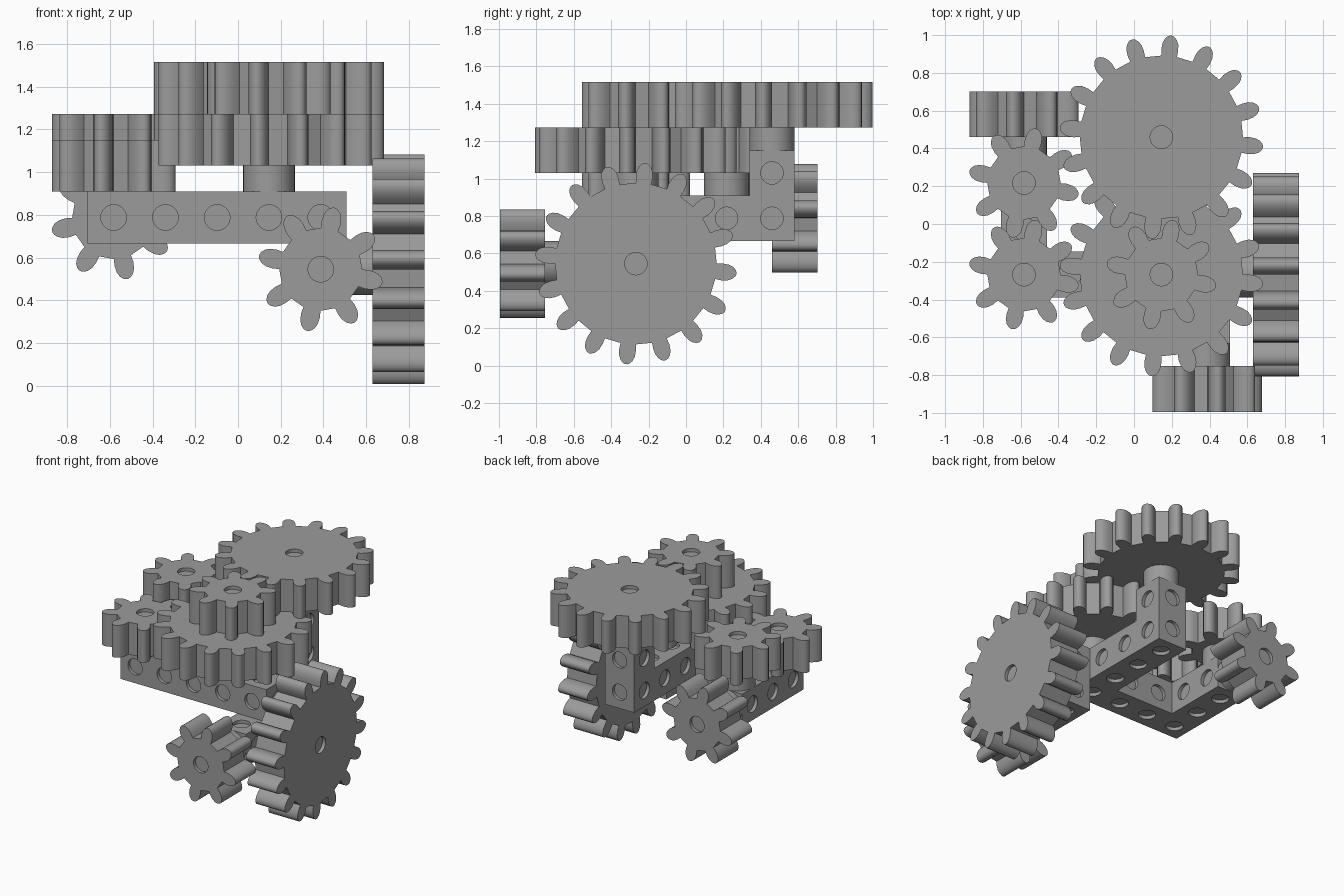
import bpy, bmesh, math
from mathutils import Matrix, Vector

if "Cube" in bpy.data.objects:
    bpy.data.objects.remove(bpy.data.objects["Cube"])

U = 0.2425                               # lattice pitch: beam thickness and gear thickness
ORIGIN = Vector((0.145, -0.268, 0.545))
HOLE_R, HOLE_D, N = 0.06, 0.025, 24

grey = bpy.data.materials.new("grey plastic")
grey.diffuse_color = (0.33, 0.33, 0.33, 1)
grey.use_nodes = True
grey.node_tree.nodes["Principled BSDF"].inputs["Base Color"].default_value = grey.diffuse_color


def at(i, j, k):
    return ORIGIN + Vector((i, j, k)) * U


def finish(name, bm, matrix=None):
    mesh = bpy.data.meshes.new(name)
    bm.to_mesh(mesh)
    bm.free()
    ob = bpy.data.objects.new(name, mesh)
    bpy.context.collection.objects.link(ob)
    mesh.materials.append(grey)
    if matrix:
        ob.matrix_world = matrix
    bpy.ops.object.select_all(action='DESELECT')
    ob.select_set(True)
    bpy.context.view_layer.objects.active = ob
    bpy.ops.object.shade_smooth_by_angle(angle=math.radians(30))
    return ob


def ring(bm, r, z, n=N):
    return [bm.verts.new((r * math.cos(2 * math.pi * i / n),
                          r * math.sin(2 * math.pi * i / n), z)) for i in range(n)]


def bridge(bm, a, b):
    for i in range(len(a)):
        j = (i + 1) % len(a)
        bm.faces.new((a[i], a[j], b[j], b[i]))


# Frames: local z is the axle direction
FRAMES = {
    'up': ((1, 0, 0), (0, 1, 0), (0, 0, 1)),
    'front': ((1, 0, 0), (0, 0, 1), (0, -1, 0)),
    'right': ((0, 1, 0), (0, 0, 1), (1, 0, 0)),
    'back': ((-1, 0, 0), (0, 0, 1), (0, 1, 0)),
}


def frame(direction, base):
    m = Matrix(FRAMES[direction]).transposed().to_4x4()
    m.translation = base
    return m


def gear(name, base, direction, teeth, root, tip, phase):
    """Toothed disc with a shallow axle hole in its outer face."""
    h = tip - root
    half = [(0, .041), (.3, .045), (.6, .042), (.82, .032), (.95, .018), (1, .006)]
    outline = []
    for t in range(teeth):
        a = math.radians(phase) + 2 * math.pi * t / teeth
        ca, sa = math.cos(a), math.sin(a)
        side = [(root + f * h, w) for f, w in half]
        for r, w in [(r, -w) for r, w in side] + side[::-1]:
            outline.append((r * ca - w * sa, r * sa + w * ca))
    bm = bmesh.new()
    low = [bm.verts.new((x, y, 0)) for x, y in outline]
    top = [bm.verts.new((x, y, U)) for x, y in outline]
    bridge(bm, low, top)
    bm.faces.new(low[::-1])
    rim, floor = ring(bm, HOLE_R, U), ring(bm, HOLE_R, U - HOLE_D)
    bridge(bm, rim, floor)
    bm.faces.new(floor)
    loops = [bm.edges.get((l[i - 1], l[i])) for l in (top, rim) for i in range(len(l))]
    bmesh.ops.triangle_fill(bm, use_beauty=True, edges=loops, normal=(0, 0, 1))
    bmesh.ops.recalc_face_normals(bm, faces=bm.faces)
    return finish(name, bm, frame(direction, base))


def large_gear(name, base, direction='up'):
    gear(name, base, direction, 16, 0.43, 0.54, 17)


def small_gear(name, base, direction='up'):
    gear(name, base, direction, 8, 0.19, 0.295, 32.5)


def spacer(name, base, direction='up'):
    """Half-pitch round collar between a beam and a gear."""
    bm = bmesh.new()
    a, b = ring(bm, U / 2, 0, 32), ring(bm, U / 2, U / 2, 32)
    bridge(bm, a, b)
    bm.faces.new(a[::-1])
    bm.faces.new(b)
    finish(name, bm, frame(direction, base))


# Beams: runs of unit cells with a round recess on every exposed side
BEAMS = {
    "front_beam": [(i, 0, 1) for i in range(-3, 2)],
    "left_beam": [(-3, 1, 1), (-3, 2, 1)],
    "cross_beam": [(0, 1, 1), (0, 2, 1), (0, 3, 1), (0, 3, 2)],
    "lower_beam": [(1, 0, 0), (1, -1, 0)],
}
ALL_CELLS = {c for cells in BEAMS.values() for c in cells}


def beam(name, cells):
    bm = bmesh.new()
    for cell in cells:
        for axis in range(3):
            for s in (-1, 1):
                near = list(cell)
                near[axis] += s
                if tuple(near) in ALL_CELLS:
                    continue
                n, u = Vector((0, 0, 0)), Vector((0, 0, 0))
                n[axis], u[(axis + 1) % 3] = s, 1
                v = n.cross(u)
                c = at(*cell)
                square, rim, floor = [], [], []
                for i in range(N):
                    a = 2 * math.pi * i / N
                    d = u * math.cos(a) + v * math.sin(a)
                    k = U / 2 / max(abs(math.cos(a)), abs(math.sin(a)))
                    square.append(bm.verts.new(c + n * U / 2 + d * k))
                    rim.append(bm.verts.new(c + n * U / 2 + d * HOLE_R))
                    floor.append(bm.verts.new(c + n * (U / 2 - HOLE_D) + d * HOLE_R))
                bridge(bm, square, rim)
                bridge(bm, rim, floor)
                bm.faces.new(floor)
    bmesh.ops.remove_doubles(bm, verts=bm.verts, dist=1e-4)
    finish(name, bm)


for beam_name, beam_cells in BEAMS.items():
    beam(beam_name, beam_cells)

# Upper gear train
spacer("lower_disc_spacer", at(0, 0, 1.5))
large_gear("lower_disc_gear", at(0, 0, 2))
small_gear("stacked_pinion", at(0, 0, 3))
spacer("top_disc_spacer", at(0, 3, 2.5))
large_gear("top_disc_gear", at(0, 3, 3))

# Left pinions
small_gear("left_front_pinion", at(-3, 0, 1.5))
spacer("left_back_spacer", at(-3, 2, 1.5))
small_gear("left_back_pinion", at(-3, 2, 2))

# Upright gears on the back, right and front
spacer("back_spacer", at(-3, 2.5, 1), 'back')
small_gear("back_pinion", at(-3, 3, 1), 'back')
spacer("right_spacer", at(1.5, 0, 0), 'right')
large_gear("right_disc_gear", at(2, 0, 0), 'right')
spacer("front_spacer", at(1, -1.5, 0), 'front')
small_gear("front_pinion", at(1, -2, 0), 'front')
